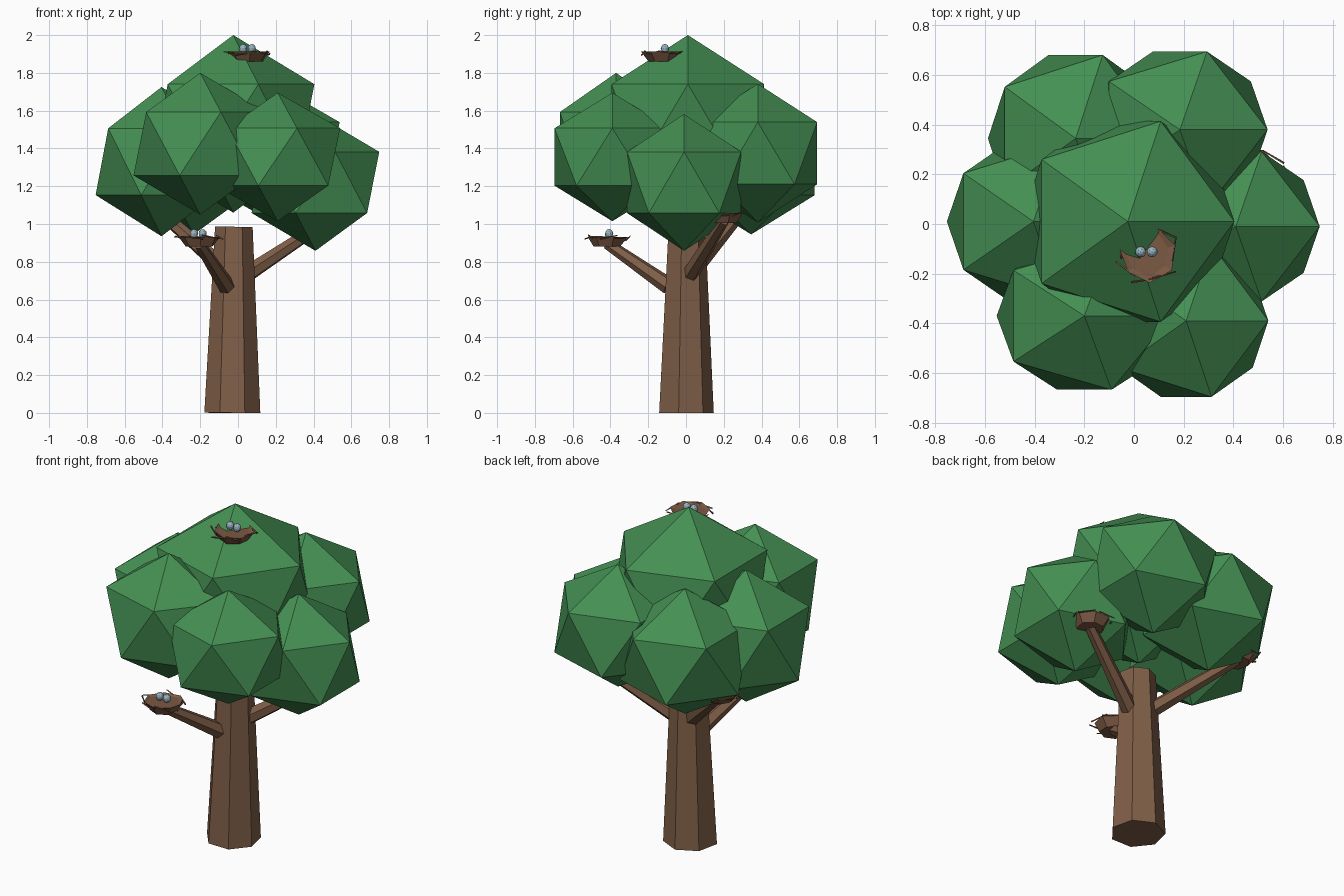
import bpy, bmesh, math, random
from mathutils import Vector, Matrix

if "Cube" in bpy.data.objects:
    bpy.data.objects.remove(bpy.data.objects["Cube"])

random.seed(4)


def material(name, rgb):
    m = bpy.data.materials.new(name)
    m.diffuse_color = (*rgb, 1)
    m.use_nodes = True
    m.node_tree.nodes["Principled BSDF"].inputs["Base Color"].default_value = m.diffuse_color
    return m


LEAF = material("leaf green", (0.058, 0.275, 0.086))
BARK = material("bark brown", (0.215, 0.114, 0.064))
STRAW = material("nest brown", (0.2, 0.1, 0.057))
SHELL = material("pale blue egg", (0.32, 0.46, 0.54))


def finish(bm, name, mat):
    me = bpy.data.meshes.new(name)
    bm.normal_update()
    bm.to_mesh(me)
    bm.free()
    me.materials.append(mat)
    ob = bpy.data.objects.new(name, me)
    bpy.context.collection.objects.link(ob)
    return ob


def add_stick(bm, a, b, r1, r2, sides):
    """Tapered prism from point a to point b."""
    a, b = Vector(a), Vector(b)
    d = b - a
    rot = Vector((0, 0, 1)).rotation_difference(d).to_matrix().to_4x4()
    bmesh.ops.create_cone(bm, cap_ends=True, segments=sides, radius1=r1, radius2=r2,
                          depth=d.length, matrix=Matrix.Translation((a + b) / 2) @ rot)


def stick(name, a, b, r1, r2, sides, mat):
    bm = bmesh.new()
    add_stick(bm, a, b, r1, r2, sides)
    return finish(bm, name, mat)


def ball(name, centre, size, mat, detail=1):
    bm = bmesh.new()
    bmesh.ops.create_icosphere(bm, subdivisions=detail, radius=1,
                               matrix=Matrix.Translation(centre) @ Matrix.Diagonal((*size, 1)))
    return finish(bm, name, mat)


def nest(label, x, y, z):
    """Shallow seven-sided cup with loose twigs and two eggs."""
    bm = bmesh.new()
    n = 7
    rings = []
    for r, h in ((0.076, 0), (0.112, 0.052), (0.092, 0.044)):
        ring = []
        for i in range(n):
            t = 2 * math.pi * i / n + 0.3
            k = r * random.uniform(0.92, 1.06)
            ring.append(bm.verts.new((x + k * math.cos(t), y + k * math.sin(t), z + h)))
        rings.append(ring)
    for lo, hi in zip(rings, rings[1:]):
        for i in range(n):
            j = (i + 1) % n
            bm.faces.new((lo[i], lo[j], hi[j], hi[i]))
    bm.faces.new(rings[0][::-1])
    bm.faces.new(rings[-1])
    finish(bm, "nest_" + label, STRAW)

    # twigs lying roughly along the rim
    bm = bmesh.new()
    for i in range(7):
        t = 2 * math.pi * i / 7 + random.uniform(-0.2, 0.2)
        mid = Vector((x + 0.108 * math.cos(t), y + 0.108 * math.sin(t),
                      z + random.uniform(0.035, 0.055)))
        t += math.pi / 2 + random.uniform(-0.4, 0.4)
        half = Vector((math.cos(t), math.sin(t), random.uniform(-0.2, 0.25))) * 0.05
        add_stick(bm, mid - half, mid + half, 0.005, 0.003, 4)
    finish(bm, "twigs_" + label, STRAW)

    for i, dx in enumerate((-0.028, 0.018)):
        ball(f"egg_{label}_{i + 1}", (x + dx, y + 0.008, z + 0.068),
             (0.022, 0.022, 0.025), SHELL, 2)


# trunk
stick("trunk", (-0.03, -0.005, 0), (-0.022, 0, 0.985), 0.152, 0.102, 7, BARK)

# branches, each carrying a nest
for label, start, spot in (
        ("front", (-0.06, -0.09, 0.67), (-0.205, -0.415, 0.88)),
        ("right", (0.04, 0.02, 0.73), (0.48, 0.2, 1.005)),
        ("left", (-0.08, 0.05, 0.77), (-0.455, 0.325, 1.085))):
    end = Vector(spot) + Vector((0, 0, 0.015))
    stick("branch_" + label, start, end, 0.046, 0.03, 6, BARK)
    nest(label, *spot)

# nest near the tree top
nest("top", 0.055, -0.12, 1.86)

# leaf clumps: centre, size
for name, centre, size in (
        ("top", (-0.025, 0.01, 1.53), (0.48, 0.475, 0.47)),
        ("front_left", (-0.2, -0.37, 1.425), (0.395, 0.35, 0.375)),
        ("front_right", (0.21, -0.39, 1.355), (0.37, 0.36, 0.34)),
        ("right", (0.41, -0.01, 1.22), (0.378, 0.355, 0.362)),
        ("left", (-0.405, 0.01, 1.33), (0.39, 0.37, 0.395)),
        ("back_left", (-0.235, 0.345, 1.32), (0.395, 0.395, 0.375)),
        ("back_right", (0.185, 0.38, 1.375), (0.395, 0.37, 0.367))):
    ball("leaves_" + name, centre, size, LEAF)
